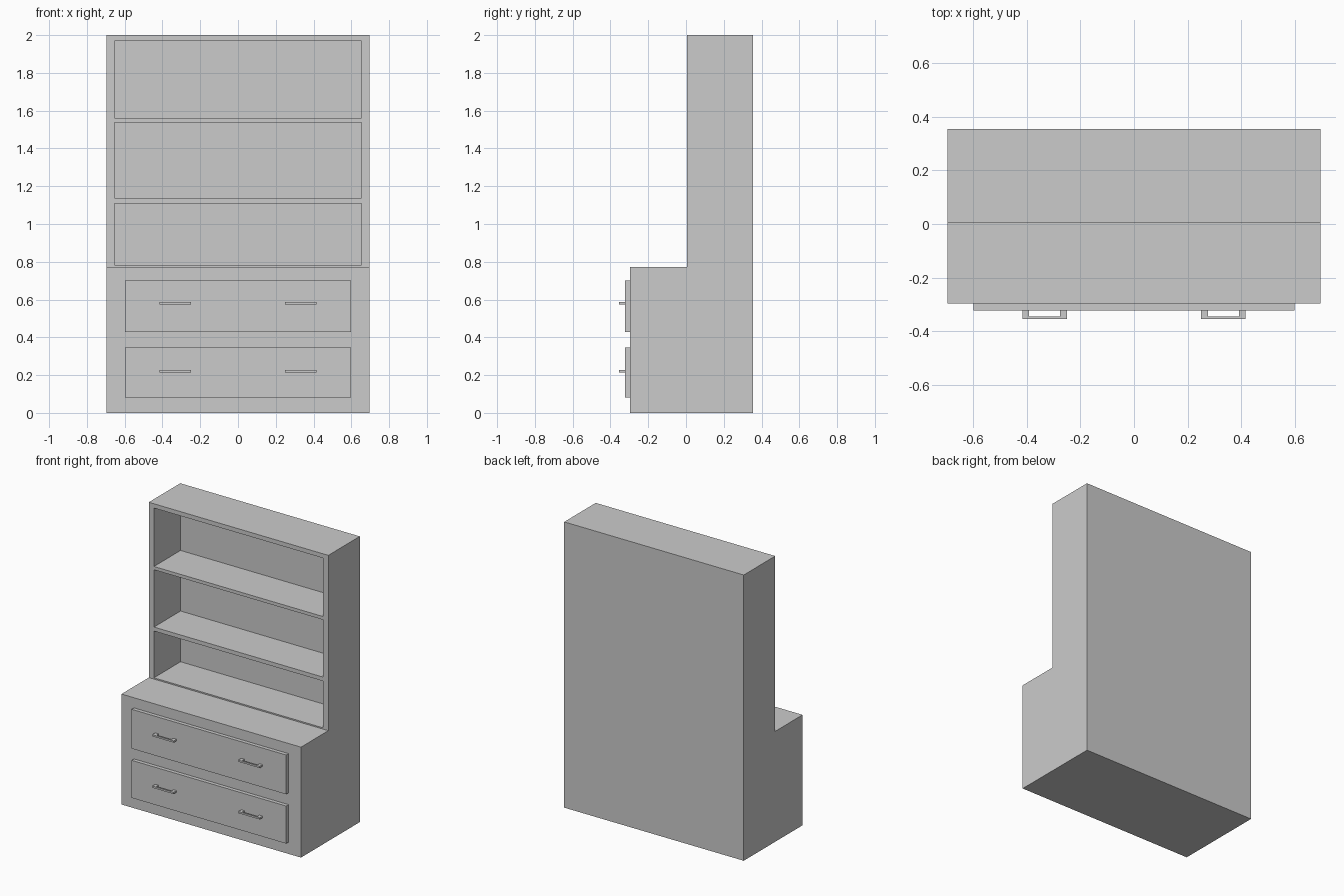
import bpy

if "Cube" in bpy.data.objects:
    bpy.data.objects.remove(bpy.data.objects["Cube"])

HALF_W = 0.695
FRONT, STEP, BACK = -0.296, 0.006, 0.354   # base front, hutch front, rear
DRAWER_FRONT, HANDLE_FRONT = -0.322, -0.354


def prism(name, outline, axis, lo, hi):
    """Extrude a 2D outline along x (outline is y,z) or along z (outline is x,y)."""
    n = len(outline)
    point = (lambda p, d: (d, *p)) if axis == 'x' else (lambda p, d: (*p, d))
    verts = [point(p, d) for d in (lo, hi) for p in outline]
    faces = [tuple(reversed(range(n))), tuple(range(n, 2 * n))]
    faces += [(i, (i + 1) % n, n + (i + 1) % n, n + i) for i in range(n)]
    mesh = bpy.data.meshes.new(name)
    mesh.from_pydata(verts, [], faces)
    obj = bpy.data.objects.new(name, mesh)
    bpy.context.collection.objects.link(obj)
    return obj


def box(name, x0, x1, y0, y1, z0, z1):
    return prism(name, [(x0, y0), (x1, y0), (x1, y1), (x0, y1)], 'z', z0, z1)


# Cabinet body: stepped side profile extruded across the width
body = prism("cabinet_body",
             [(FRONT, 0), (BACK, 0), (BACK, 2), (STEP, 2), (STEP, 0.773), (FRONT, 0.773)],
             'x', -HALF_W, HALF_W)

# Open shelf compartments carved into the hutch
for z0, z1 in ((0.782, 1.109), (1.137, 1.538), (1.561, 1.97)):
    cutter = box("shelf_cutter", -0.655, 0.655, STEP - 0.1, 0.30, z0, z1)
    cutter.hide_render = True
    mod = body.modifiers.new("shelf_opening", 'BOOLEAN')
    mod.operation = 'DIFFERENCE'
    mod.solver = 'EXACT'
    mod.object = cutter
    bpy.context.view_layer.objects.active = body
    bpy.ops.object.modifier_apply(modifier=mod.name)
    bpy.data.objects.remove(cutter)

# Drawer fronts, each with two U-shaped pulls
for label, z0, z1, hz in (("lower", 0.082, 0.345, 0.22), ("upper", 0.427, 0.702, 0.58)):
    box(label + "_drawer_front", -0.598, 0.598, DRAWER_FRONT, FRONT, z0, z1)
    for side, cx in (("left", -0.333), ("right", 0.333)):
        w, leg, bar = 0.083, 0.025, 0.010
        yi = HANDLE_FRONT + bar
        outline = [(-w, DRAWER_FRONT), (-w, HANDLE_FRONT), (w, HANDLE_FRONT), (w, DRAWER_FRONT),
                   (w - leg, DRAWER_FRONT), (w - leg, yi), (leg - w, yi), (leg - w, DRAWER_FRONT)]
        prism(f"{label}_{side}_handle", [(x + cx, y) for x, y in outline],
              'z', hz - 0.006, hz + 0.006)
